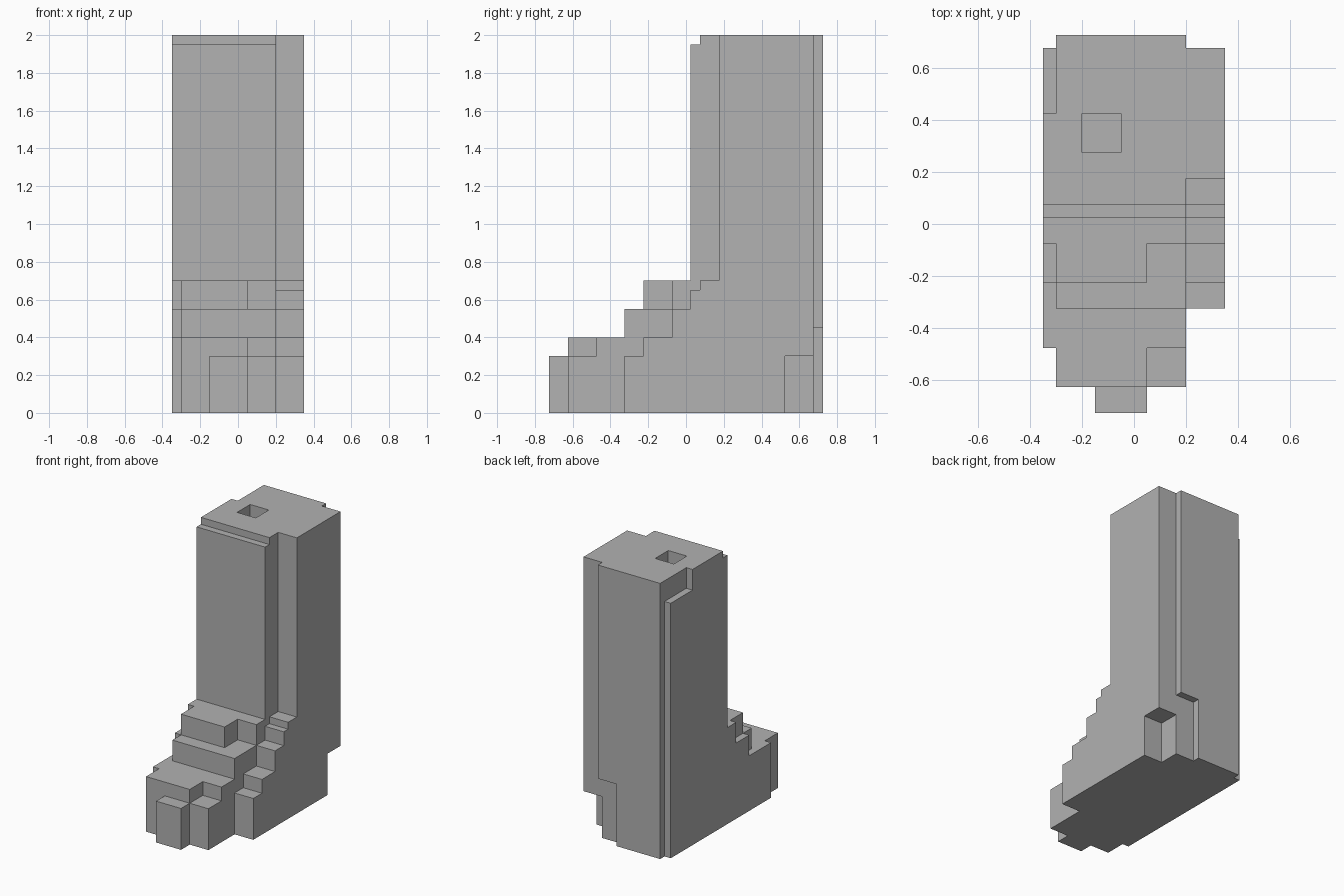
import bpy, bmesh

# Clear the default cube only
if "Cube" in bpy.data.objects:
    bpy.data.objects.remove(bpy.data.objects["Cube"], do_unlink=True)

# Single stone-grey material
GREY = (0.445, 0.445, 0.445, 1.0)
stone = bpy.data.materials.new("stone_grey")
stone.use_nodes = True
stone.diffuse_color = GREY
for node in stone.node_tree.nodes:
    if node.type == "BSDF_PRINCIPLED":
        node.inputs["Base Color"].default_value = GREY
        node.inputs["Roughness"].default_value = 0.8


def slab(name, x0, x1, profile):
    """Extrude a (y, z) outline from x0 to x1."""
    bm = bmesh.new()
    face = bm.faces.new([bm.verts.new((x0, y, z)) for y, z in profile])
    grown = bmesh.ops.extrude_face_region(bm, geom=[face])["geom"]
    moved = [g for g in grown if isinstance(g, bmesh.types.BMVert)]
    bmesh.ops.translate(bm, verts=moved, vec=(x1 - x0, 0, 0))
    bmesh.ops.recalc_face_normals(bm, faces=bm.faces)
    mesh = bpy.data.meshes.new(name)
    bm.to_mesh(mesh)
    bm.free()
    mesh.materials.append(stone)
    obj = bpy.data.objects.new(name, mesh)
    bpy.context.collection.objects.link(obj)
    return obj


def box(name, x0, x1, y0, y1, z0, z1):
    return slab(name, x0, x1, [(y0, z0), (y1, z0), (y1, z1), (y0, z1)])


def stairs(y_front, steps):
    """Outline climbing backwards: each step is (tread height, y where it ends)."""
    outline = [(y_front, 0)]
    y = y_front
    for z, y_end in steps:
        outline += [(y, z), (y_end, z)]
        y = y_end
    return outline


def carve(target, *bounds):
    """Cut a box-shaped notch out of a part."""
    cutter = box("notch_cutter", *bounds)
    cutter.hide_render = True
    mod = target.modifiers.new("notch", "BOOLEAN")
    mod.operation = "DIFFERENCE"
    mod.solver = "EXACT"
    mod.object = cutter
    bpy.context.view_layer.objects.active = target
    bpy.ops.object.modifier_apply(modifier=mod.name)
    bpy.data.objects.remove(cutter, do_unlink=True)


BACK = 0.725
WING_BACK = 0.675
OUT = 0.05  # how far cutters reach past open sides

# Central tower with its stepped podium
tower = slab("central_tower", -0.3, 0.2, stairs(-0.625, [
    (0.4, -0.325), (0.55, -0.225), (0.7, 0.025), (1.95, 0.075), (2.0, BACK)])
    + [(BACK, 0)])

# Podium corner notches, rear recess and roof shaft
carve(tower, 0.05, 0.2 + OUT, -0.225 - OUT, -0.075, 0.55, 0.7 + OUT)
carve(tower, 0.05, 0.2 + OUT, -0.625 - OUT, -0.475, 0.3, 0.4 + OUT)
carve(tower, 0.05, 0.2 + OUT, WING_BACK, BACK + OUT, -OUT, 0.45)
carve(tower, -0.2, -0.05, 0.275, 0.425, 1.85, 2.0 + OUT)

# Thin right wing with a lowered rear roof corner
slab("right_wing", -0.35, -0.3, stairs(-0.475, [
    (0.4, -0.225), (0.55, -0.075), (0.7, 0.025), (1.95, 0.075),
    (2.0, 0.425), (1.85, WING_BACK)]) + [(WING_BACK, 0)])

# Left wing, set back above its stairs, overhanging at the rear
slab("left_wing", 0.2, 0.35, stairs(-0.325, [
    (0.3, -0.225), (0.4, -0.075), (0.55, 0.025), (0.65, 0.075),
    (0.7, 0.175), (2.0, WING_BACK)])
    + [(WING_BACK, 0.3), (0.525, 0.3), (0.525, 0)])

# Entrance block at the front
box("entrance_block", -0.15, 0.05, -BACK, -0.625, 0, 0.3)
